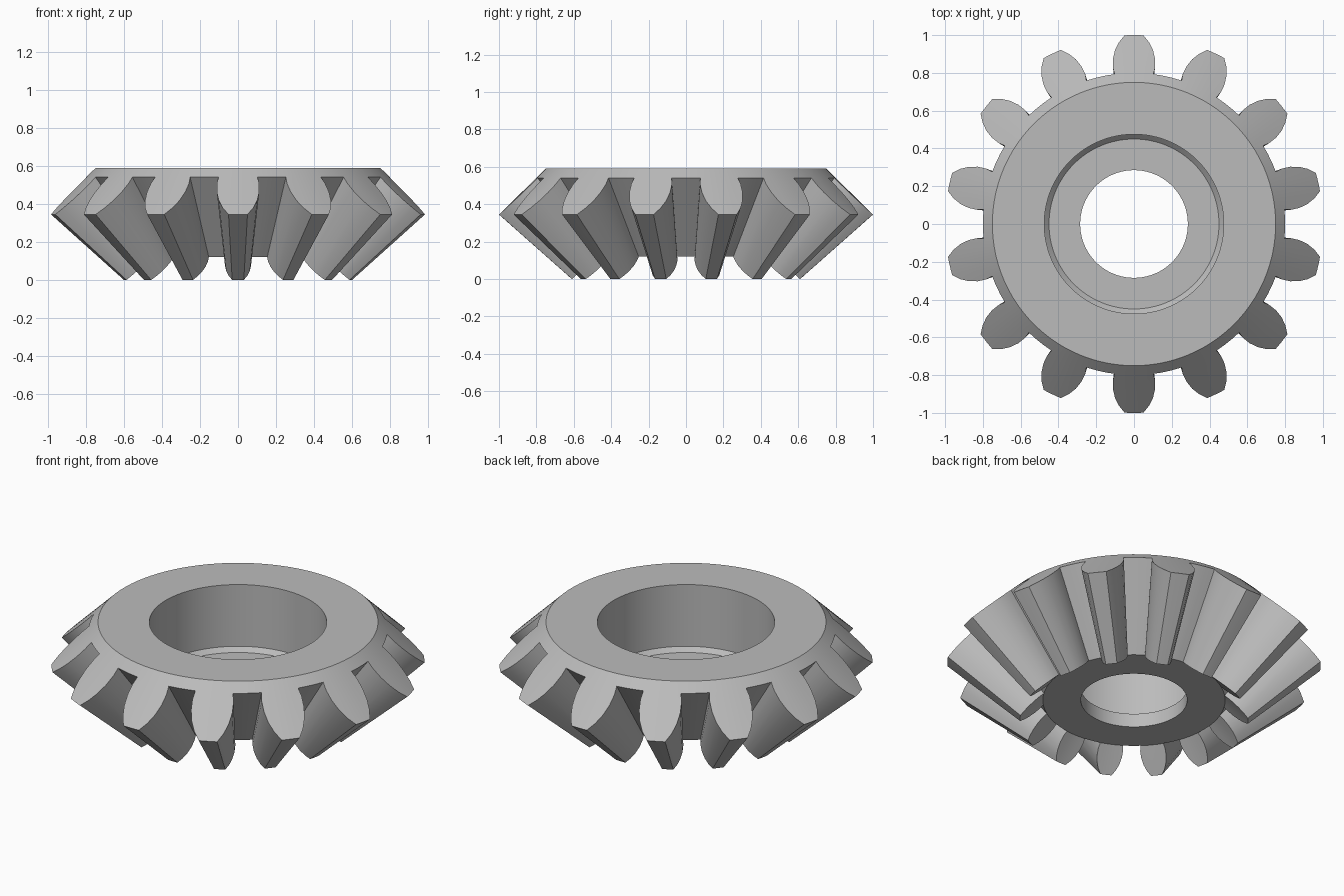
import bpy
import bmesh
from math import sin, cos, tau

cube = bpy.data.objects.get("Cube")
if cube:
    bpy.data.objects.remove(cube, do_unlink=True)

TEETH = 14
TOOTH_SEGS, GAP_SEGS = 4, 3
SEGS = TEETH * (TOOTH_SEGS + GAP_SEGS)
STEP = tau / SEGS
APEX_Z = -0.54
TOP_R, TOP_Z = 0.75, 0.59
ROOT_R, TIP_R, TIP_Z = 0.80, 1.0, 0.345
FRONT_SCALE = -APEX_Z / (TIP_Z - APEX_Z)


def back_z(r):
    """Height of the back cone at radius r."""
    return TOP_Z + (r - TOP_R) * (TIP_Z - TOP_Z) / (TIP_R - TOP_R)


def to_front(r, z):
    """Shrink a back cone point towards the pitch apex."""
    return r * FRONT_SCALE, APEX_Z + (z - APEX_Z) * FRONT_SCALE


def point(r, z, angle):
    return (r * sin(angle), r * cos(angle), z)


bm = bmesh.new()


def quad_grid(rows, closed=False):
    """Join rows of coordinates with quads."""
    rows = [[bm.verts.new(p) for p in row] for row in rows]
    for a, b in zip(rows, rows[1:]):
        n = len(a)
        for i in range(n if closed else n - 1):
            j = (i + 1) % n
            bm.faces.new((a[i], a[j], b[j], b[i]))


# Turned body: back cone, top face, counterbore, shaft hole, underside
root = (ROOT_R, back_z(ROOT_R))
front_root = to_front(*root)
profile = [root, (TOP_R, TOP_Z), (0.475, TOP_Z), (0.475, 0.225), (0.45, 0.20),
           (0.285, 0.20), (0.285, front_root[1]), front_root]
quad_grid([[point(r, z, i * STEP) for i in range(SEGS)] for r, z in profile], closed=True)

# Tooth section: radius and half width, from root to tip
section = [(ROOT_R, ROOT_R * STEP * TOOTH_SEGS / 2), (0.835, 0.112), (0.88, 0.112),
           (0.925, 0.101), (0.965, 0.08), (TIP_R, 0.05)]

for t in range(TEETH):
    mid = t * tau / TEETH
    back, front = [], []
    for r, w in section:
        angles = [mid + w / r * (2 * i / TOOTH_SEGS - 1) for i in range(TOOTH_SEGS + 1)]
        z = back_z(r)
        back.append([point(r, z, a) for a in angles])
        front.append([point(*to_front(r, z), a) for a in angles])
    quad_grid(back)
    quad_grid(front)
    quad_grid([back[-1], front[-1]])
    for side in (0, -1):
        quad_grid([[row[side] for row in back], [row[side] for row in front]])
    # Root floor of the gap after this tooth
    first = mid + STEP * TOOTH_SEGS / 2
    gap = [first + STEP * i for i in range(GAP_SEGS + 1)]
    quad_grid([[point(*root, a) for a in gap], [point(*front_root, a) for a in gap]])

bmesh.ops.remove_doubles(bm, verts=bm.verts, dist=0.0005)
bmesh.ops.recalc_face_normals(bm, faces=bm.faces)

mesh = bpy.data.meshes.new("bevel_gear")
bm.to_mesh(mesh)
bm.free()
gear = bpy.data.objects.new("bevel_gear", mesh)
bpy.context.collection.objects.link(gear)

# Plain grey metal
grey = bpy.data.materials.new("grey_metal")
grey.use_nodes = True
colour = (0.5, 0.5, 0.5, 1)
grey.diffuse_color = colour
grey.node_tree.nodes["Principled BSDF"].inputs["Base Color"].default_value = colour
mesh.materials.append(grey)

bpy.ops.object.select_all(action="DESELECT")
gear.select_set(True)
bpy.context.view_layer.objects.active = gear
bpy.ops.object.shade_smooth_by_angle(angle=0.5)
